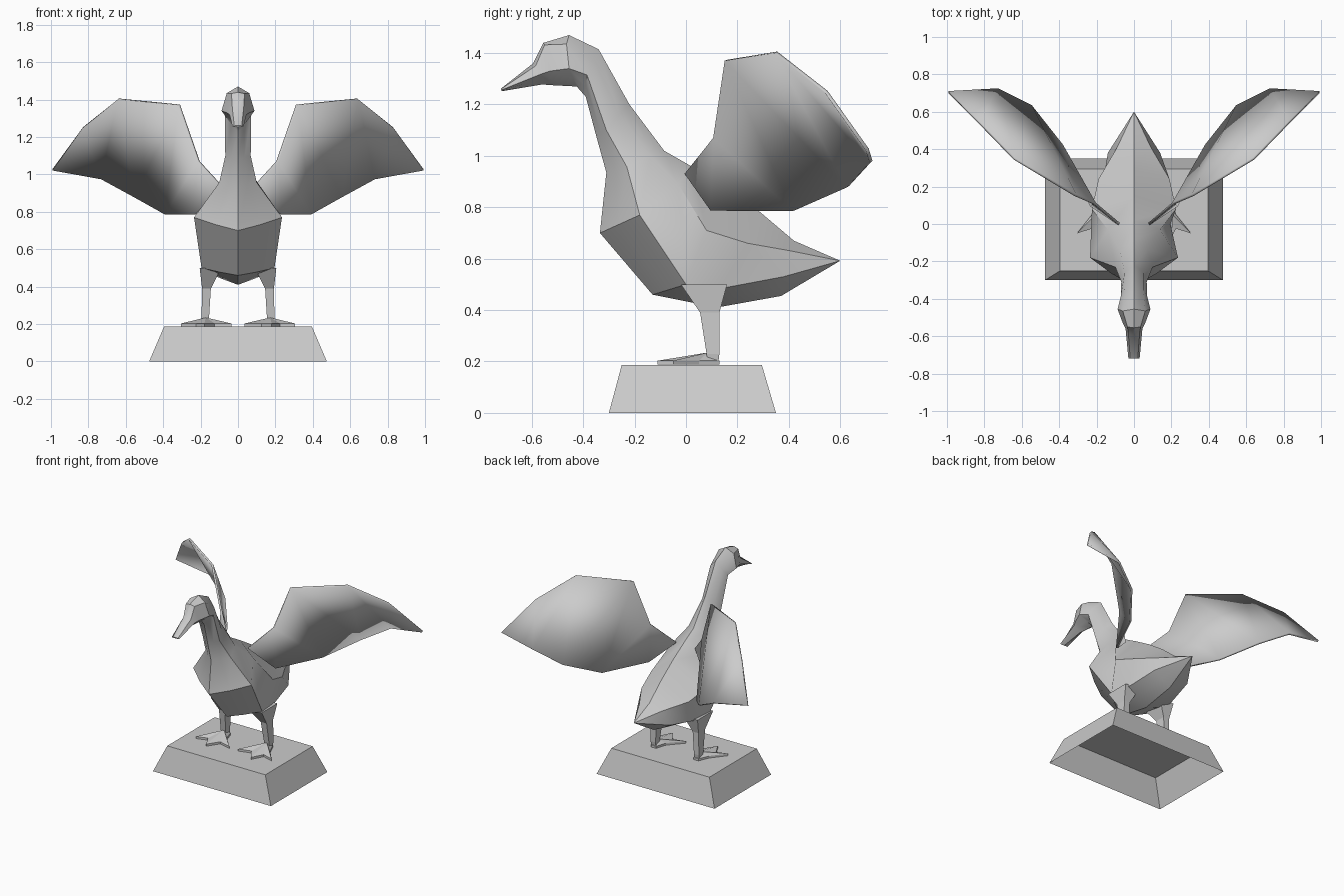
import bpy, bmesh, math
from mathutils import Vector

if "Cube" in bpy.data.objects:
    bpy.data.objects.remove(bpy.data.objects["Cube"])

grey = bpy.data.materials.new("stone_grey")
grey.diffuse_color = (0.6, 0.6, 0.6, 1)
grey.use_nodes = True
grey.node_tree.nodes["Principled BSDF"].inputs["Base Color"].default_value = grey.diffuse_color


def make(name, verts, faces, smooth=None, closed=True):
    bm = bmesh.new()
    vs = [bm.verts.new(v) for v in verts]
    for f in faces:
        bm.faces.new([vs[i] for i in f])
    bmesh.ops.remove_doubles(bm, verts=bm.verts, dist=0.0005)
    if closed:
        bmesh.ops.recalc_face_normals(bm, faces=bm.faces)
    me = bpy.data.meshes.new(name)
    bm.to_mesh(me)
    bm.free()
    me.materials.append(grey)
    if smooth:
        me.shade_smooth()
        me.set_sharp_from_angle(angle=math.radians(smooth))
    ob = bpy.data.objects.new(name, me)
    bpy.context.collection.objects.link(ob)
    return ob


def loft(name, rings, smooth=None, caps=True):
    n = len(rings[0])
    verts = [v for r in rings for v in r]
    faces = [(k * n + i, k * n + (i + 1) % n, (k + 1) * n + (i + 1) % n, (k + 1) * n + i)
             for k in range(len(rings) - 1) for i in range(n)]
    if caps:
        faces += [tuple(range(n)), tuple(range(len(verts) - n, len(verts)))]
    return make(name, verts, faces, smooth)


def rect(x0, x1, y0, y1, z):
    return [(x0, y0, z), (x1, y0, z), (x1, y1, z), (x0, y1, z)]


# plinth: tapered block, open underneath
b, t = rect(-.475, .475, -.30, .35, 0), rect(-.395, .395, -.25, .295, .187)
make("plinth", b + t,
     [(i, (i + 1) % 4, 4 + (i + 1) % 4, 4 + i) for i in range(4)] + [(4, 5, 6, 7)], closed=False)

# body, neck, head and bill: top (y,z), upper side (x,y,z), side (x,y,z), underside (y,z)
stations = [
    ((-.72, 1.262), (.02, -.72, 1.26), (.03, -.72, 1.256), (-.715, 1.252)),
    ((-.595, 1.36), (.03, -.585, 1.35), (.045, -.56, 1.32), (-.56, 1.278)),
    ((-.555, 1.44), (.035, -.55, 1.432), (.06, -.53, 1.33), (-.52, 1.275)),
    ((-.455, 1.47), (.06, -.465, 1.435), (.088, -.455, 1.34), (-.425, 1.27)),
    ((-.34, 1.415), (.05, -.35, 1.36), (.07, -.385, 1.315), (-.39, 1.23)),
    ((-.22, 1.20), (.05, -.26, 1.16), (.068, -.31, 1.10), (-.35, 1.08)),
    ((-.085, 1.02), (.075, -.14, 1.0), (.10, -.23, .957), (-.31, .935)),
    ((.02, .96), (.14, -.03, .89), (.235, -.18, .77), (-.335, .70)),
    ((.15, .88), (.225, .08, .71), (.195, 0, .50), (-.13, .46)),
    ((.29, .78), (.19, .24, .66), (.18, .14, .485), (.12, .41)),
    ((.42, .67), (.09, .41, .63), (.14, .38, .53), (.37, .455)),
]


def body_ring(top, mid, side, low):
    tp, bt = Vector((0, *top)), Vector((0, *low))
    s, m = Vector(side), Vector(mid)
    lo = s.lerp(bt, .55)
    lo.x += side[0] * .06
    half = [m, s, lo]
    return [tp] + half + [bt] + [Vector((-p.x, p.y, p.z)) for p in reversed(half)]


rings = [body_ring(*s) for s in stations] + [[Vector((0, .60, .592))] * 8]
n = 8
bv = [v for r in rings for v in r]
bf = [(k * n + i, k * n + (i + 1) % n, (k + 1) * n + (i + 1) % n, (k + 1) * n + i)
      for k in range(len(rings) - 2) for i in range(n)]
last = (len(rings) - 2) * n
bf += [(last + i, last + (i + 1) % n, last + n) for i in range(n)]     # pointed tail
bf.append(tuple(range(n)))                                             # bill tip
bv = bv[:last + n + 1]
make("goose_body", bv, bf, 35)

# wing outline: leading edge root to tip, then trailing edge back to the root
wing = [(.08, 0, .93), (.21, .11, 1.07), (.315, .155, 1.372), (.64, .35, 1.403),
        (.83, .545, 1.25), (.992, .705, 1.025), (.73, .72, .978), (.55, .63, .88),
        (.385, .42, .787), (.23, .10, .787)]
panels = [(0, 1, 9), (1, 2, 8, 9), (2, 3, 7, 8), (3, 4, 6, 7), (4, 5, 6)]

# foot outline: heel, outer toe, web notch, middle toe, web notch, inner toe
foot = [(.15, .13), (.19, .13), (.225, .05), (.305, -.05), (.225, -.025), (.18, -.11),
        (.125, -.025), (.035, -.05), (.125, .05)]

for side, s in (("right", 1), ("left", -1)):
    w = make(side + "_wing", [(s * x, y, z) for x, y, z in wing], panels, 40)
    sol = w.modifiers.new("thickness", 'SOLIDIFY')
    sol.thickness, sol.offset = 0.014, 0

    # leg: flared thigh narrowing to the shank and ankle
    leg = [rect(.09, .205, -.02, .16, .50), rect(.145, .192, .055, .13, .39),
           rect(.155, .195, .08, .13, .23), rect(.155, .19, .085, .125, .19)]
    loft(side + "_leg", [[(s * x, y, z) for x, y, z in r] for r in leg])

    # webbed foot rising to the ankle
    k = len(foot)
    fv = [(s * x, y, .188) for x, y in foot] + [(s * x, y, .203) for x, y in foot]
    fv.append((s * .172, .085, .235))
    ff = [(i, (i + 1) % k, k + (i + 1) % k, k + i) for i in range(k)]
    ff += [(k + i, k + (i + 1) % k, 2 * k) for i in range(k)] + [tuple(range(k))]
    make(side + "_foot", fv, ff)
